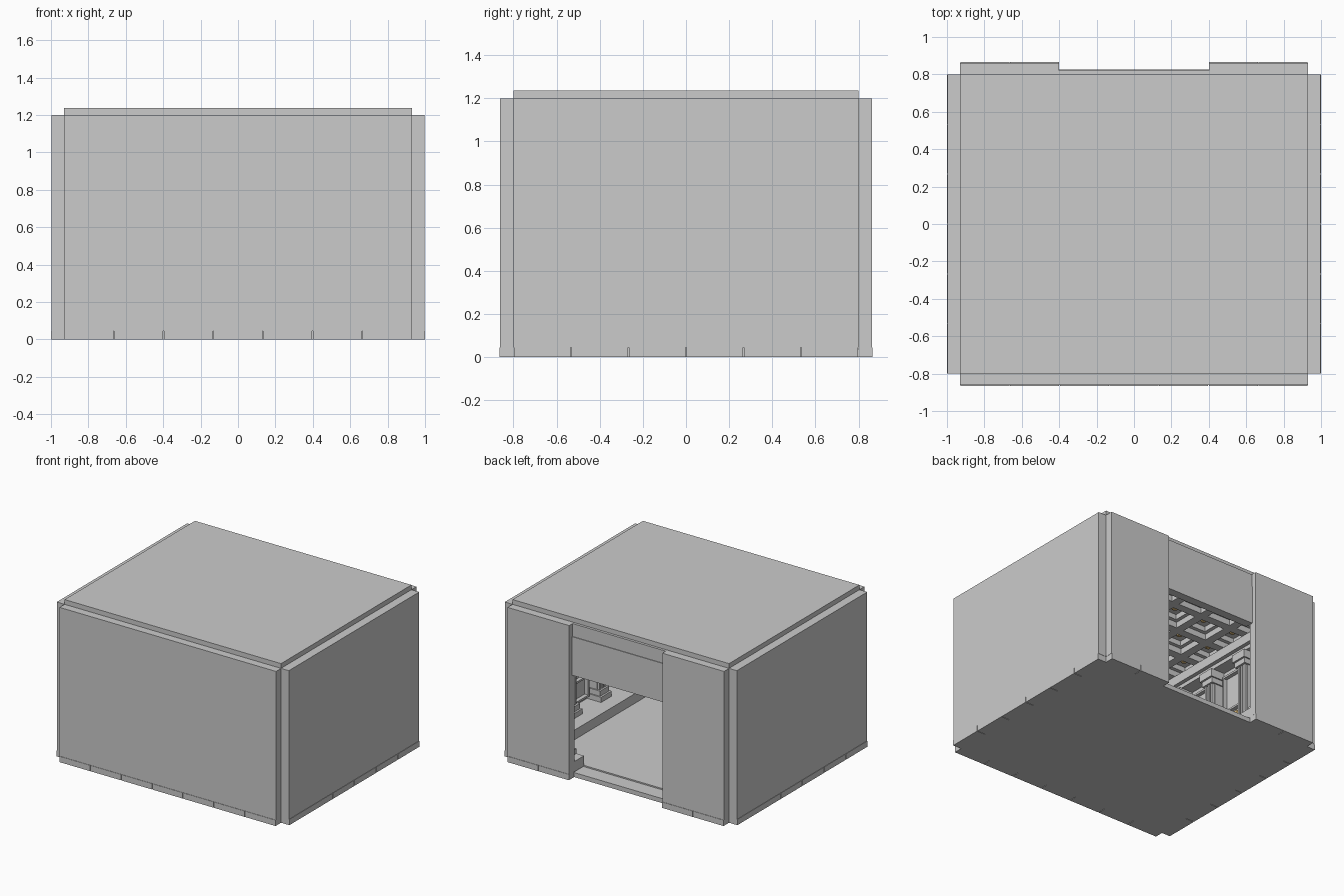
import bpy, bmesh, math
from mathutils import Matrix, Vector

if "Cube" in bpy.data.objects:
    bpy.data.objects.remove(bpy.data.objects["Cube"])

W, D, H = 0.93, 0.8, 1.2          # half width, half depth, wall height
NX, NY = 7, 6                     # tile and coffer counts

gold = bpy.data.materials.new("gold")
gold.diffuse_color = (0.72, 0.5, 0.2, 1)
gold.use_nodes = True
gold.node_tree.nodes["Principled BSDF"].inputs["Base Color"].default_value = gold.diffuse_color


def finish(name, bm, mat=None):
    me = bpy.data.meshes.new(name)
    bm.to_mesh(me)
    bm.free()
    ob = bpy.data.objects.new(name, me)
    bpy.context.collection.objects.link(ob)
    if mat:
        me.materials.append(mat)
    return ob


def boxes(name, items, m=Matrix(), mat=None):
    """One object from boxes given as (x0, x1, y0, y1, z0, z1)."""
    bm = bmesh.new()
    for x0, x1, y0, y1, z0, z1 in items:
        c = Matrix.Translation(((x0 + x1) / 2, (y0 + y1) / 2, (z0 + z1) / 2))
        s = Matrix.Diagonal((x1 - x0, y1 - y0, z1 - z0, 1))
        bmesh.ops.create_cube(bm, size=1, matrix=m @ c @ s)
    return finish(name, bm, mat)


def steps(half, n):
    return [-half + 2 * half * i / n for i in range(n + 1)]


def pilaster(t):
    """Ribbed pilaster with stepped base and capital, in wall space."""
    out = [(t - .045, t + .045, 0, .07, .12, .96)]
    out += [(t + o - .009, t + o + .009, .07, .09, .2, .9) for o in (-.03, 0, .03)]
    out += [(t - .065, t + .065, 0, .12, .12, .16), (t - .055, t + .055, 0, .105, .16, .2),
            (t - .055, t + .055, 0, .105, .9, .94), (t - .065, t + .065, 0, .12, .94, 1.0)]
    return out


def frame(t, hw, z0, z1, b, d0, d1):
    return [(t - hw, t + hw, d0, d1, z0, z0 + b), (t - hw, t + hw, d0, d1, z1 - b, z1),
            (t - hw, t - hw + b, d0, d1, z0 + b, z1 - b), (t + hw - b, t + hw, d0, d1, z0 + b, z1 - b)]


# Floor and threshold
boxes("floor", [(-W, W, -D, D - .12, 0, .045), (-W, W, D - .12, D, 0, .035)])

# Four walls in wall space: x along wall, y inward from the inner face
for name, ang, half, dist, n, thick in (("front", 0, W, D, NX, .065), ("right", 90, D, W, NY, .07),
                                        ("back", 180, W, D, NX, .065), ("left", 270, D, W, NY, .07)):
    m = Matrix.Rotation(math.radians(ang), 4, 'Z') @ Matrix.Translation((0, -dist, 0))
    back = name == "back"
    spans = [(-half, -.4), (.4, half)] if back else [(-half, half)]
    pd = .12 if back else .23
    boxes(name + "_wall", [(a, b, -thick + .003, 0, .045, H) for a, b in spans], m)
    # separate edge tiles along the foot of the wall
    g = .002
    xs = steps(half, n)
    boxes(name + "_foot_tiles", [(a + g, b - g, -thick, 0, 0, .045) for a, b in zip(xs, xs[1:])
                                 if not (back and abs(a + b) / 2 < .4)], m)
    # plinth and stepped cornice
    boxes(name + "_plinth", [(a, b, 0, pd, .04, .12) for a, b in spans], m)
    boxes(name + "_cornice", [(-half, half, 0, .13, 1.03, 1.1), (-half, half, 0, .1, 1.0, 1.03)], m)
    # pilasters, panels and gilded frames in the bays
    cols = [t for t in (-.53, -.18, .18, .53) if not back or abs(t) > .4]
    boxes(name + "_pilasters", [q for t in cols for q in pilaster(t)], m)
    bays = [-.73, .73] if back else [-.355, 0, .355]
    bays += [-.73, .73] if name == "front" else []
    boxes(name + "_panels", [q for t in bays for q in
                             frame(t, .1, .15, .32, .015, 0, .03) + frame(t, .1, .65, .95, .015, 0, .03)], m)
    boxes(name + "_gilded_frames", [q for t in bays for q in frame(t, .085, .38, .6, .025, 0, .05)], m, gold)

# Lintel over the doorway and thinner band above it
boxes("lintel", [(-.4, .4, D - .04, D + .025, .8, 1.1), (-.4, .4, D - .04, D + .02, 1.1, H)])

# Roof slab and coffered ceiling
boxes("roof", [(-W, W, -D, D, 1.185, 1.237)])
beams = []
for hw, z in ((.032, 1.1), (.06, 1.145)):
    beams += [(max(x - hw, -W), min(x + hw, W), -D, D, z, 1.19) for x in steps(W, NX)]
    beams += [(-W, W, max(y - hw, -D), min(y + hw, D), z, 1.19) for y in steps(D, NY)]
boxes("coffer_beams", beams)

# Gold rosette in each coffer
bm = bmesh.new()
for i in range(NX):
    for j in range(NY):
        p = Vector((-W + (i + .5) * 2 * W / NX, -D + (j + .5) * 2 * D / NY, 1.178))
        bmesh.ops.create_cone(bm, cap_ends=True, segments=12, radius1=.018, radius2=.026,
                              depth=.02, matrix=Matrix.Translation(p))
finish("ceiling_rosettes", bm, gold)
